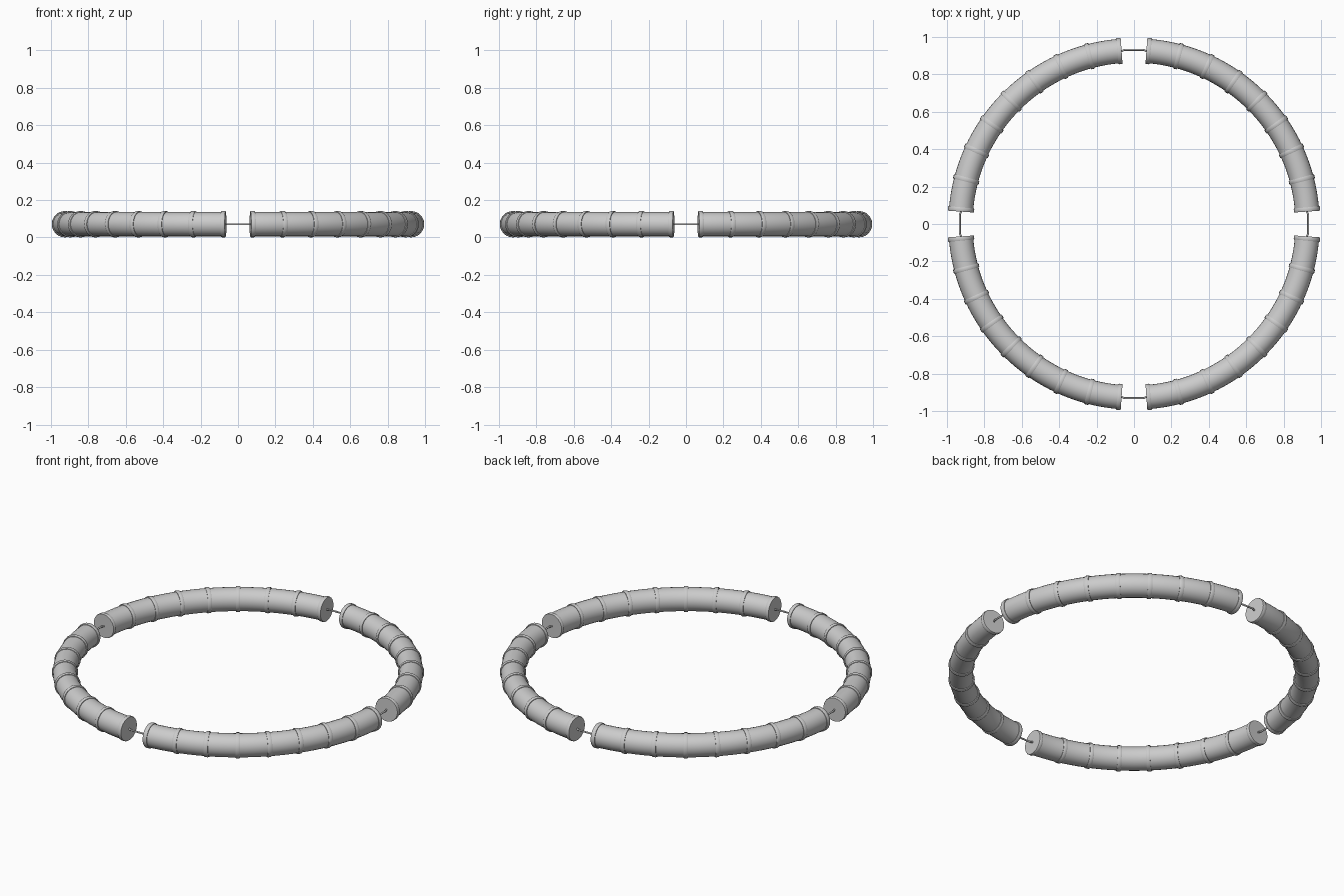
import bpy, bmesh, math
from mathutils import Vector

if "Cube" in bpy.data.objects:
    bpy.data.objects.remove(bpy.data.objects["Cube"])

R, ZC = 0.928, 0.071        # ring radius and centre height
TUBE, BAND = 0.065, 0.0705  # tube and clamp band radii
SIDES = 24
A0 = math.radians(4.1)      # half gap between the tubes
A1 = math.pi / 2 - A0


def arc_sweep(name, stations):
    """Sweep a round section along the ring; stations are (angle, radius)."""
    bm = bmesh.new()
    rings = []
    for a, r in stations:
        rings.append([bm.verts.new(((R + r * math.cos(t)) * math.cos(a),
                                    (R + r * math.cos(t)) * math.sin(a),
                                    ZC + r * math.sin(t)))
                      for t in (2 * math.pi * k / SIDES for k in range(SIDES))])
    for p, q in zip(rings, rings[1:]):
        for k in range(SIDES):
            n = (k + 1) % SIDES
            bm.faces.new((p[k], p[n], q[n], q[k]))
    bm.faces.new(rings[0])
    bm.faces.new(rings[-1])
    bmesh.ops.recalc_face_normals(bm, faces=bm.faces)
    me = bpy.data.meshes.new(name)
    bm.to_mesh(me)
    bm.free()
    ob = bpy.data.objects.new(name, me)
    bpy.context.collection.objects.link(ob)
    smooth(ob)
    return ob


def smooth(ob):
    bpy.ops.object.select_all(action='DESELECT')
    ob.select_set(True)
    bpy.context.view_layer.objects.active = ob
    bpy.ops.object.shade_smooth_by_angle(angle=math.radians(30))


HALF = math.radians(0.7)    # half width of a band
SEGS = 8
for q in range(4):
    base = q * math.pi / 2
    # foam tube
    n = 32
    arc_sweep(f"tube_{q + 1}", [(base + A0 + (A1 - A0) * i / n, TUBE) for i in range(n + 1)])
    # raised bands, flush with the tube at both ends
    for i in range(SEGS + 1):
        c = base + A0 + HALF + (A1 - A0 - 2 * HALF) * i / SEGS
        arc_sweep(f"band_{q + 1}_{i + 1}",
                  [(c - HALF, BAND - 0.002), (c - HALF * 0.6, BAND),
                   (c + HALF * 0.6, BAND), (c + HALF, BAND - 0.002)])
    # cord bridging the gap
    cu = bpy.data.curves.new(f"cord_{q + 1}", 'CURVE')
    cu.dimensions = '3D'
    cu.bevel_depth = 0.005
    cu.bevel_resolution = 2
    cu.use_fill_caps = True
    sp = cu.splines.new('POLY')
    pts = [(0.922, -0.10), (0.924, -0.066), (0.931, -0.052),
           (0.931, 0.052), (0.924, 0.066), (0.922, 0.10)]
    sp.points.add(len(pts) - 1)
    for p, (r, t) in zip(sp.points, pts):
        p.co = (r * math.cos(base) - t * math.sin(base),
                r * math.sin(base) + t * math.cos(base), ZC, 1)
    cord = bpy.data.objects.new(f"cord_{q + 1}", cu)
    bpy.context.collection.objects.link(cord)
